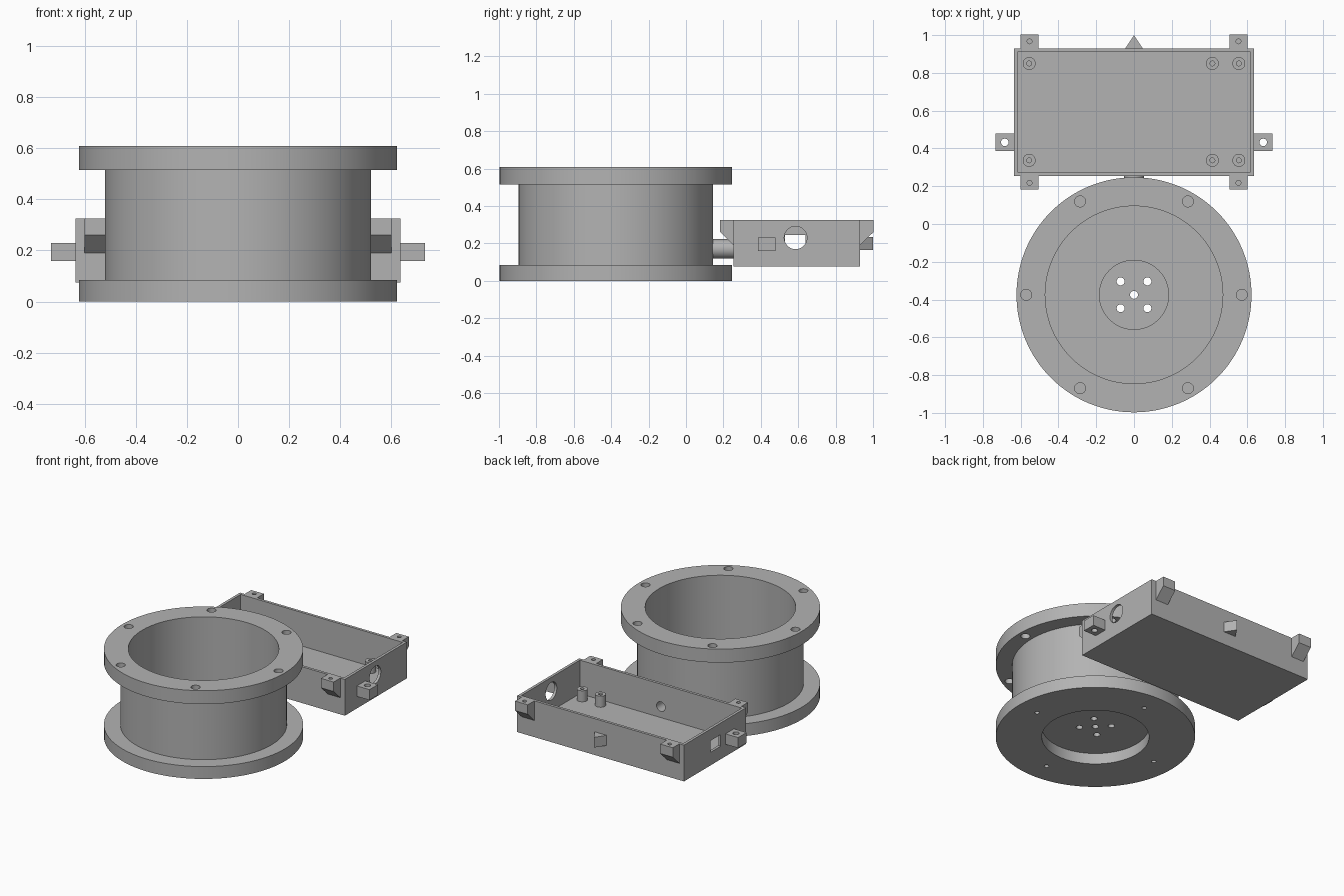
import bpy, bmesh, math
from mathutils import Vector, Matrix

cube = bpy.data.objects.get("Cube")
if cube:
    bpy.data.objects.remove(cube, do_unlink=True)

grey = bpy.data.materials.new("plain grey")
grey.use_nodes = True
grey.diffuse_color = (0.45, 0.45, 0.45, 1)
grey.node_tree.nodes["Principled BSDF"].inputs["Base Color"].default_value = (0.45, 0.45, 0.45, 1)

AXIS = {"X": Matrix.Rotation(math.pi / 2, 4, "Y"),
        "Y": Matrix.Rotation(math.pi / 2, 4, "X"),
        "Z": Matrix.Identity(4)}


def add_box(bm, x, y, z):
    """Box between pairs of limits."""
    c = [(a + b) / 2 for a, b in (x, y, z)]
    s = [b - a for a, b in (x, y, z)]
    bmesh.ops.create_cube(bm, size=1, matrix=Matrix.Translation(c) @ Matrix.Diagonal((*s, 1)))


def add_cyl(bm, centre, r, length, axis="Z", seg=32):
    bmesh.ops.create_cone(bm, cap_ends=True, segments=seg, radius1=r, radius2=r, depth=length,
                          matrix=Matrix.Translation(centre) @ AXIS[axis])


def add_prism(bm, points, offset):
    """Extrude a flat outline along an offset."""
    face = bm.faces.new([bm.verts.new(p) for p in points])
    ext = bmesh.ops.extrude_face_region(bm, geom=[face])
    bmesh.ops.translate(bm, vec=offset, verts=[v for v in ext["geom"] if isinstance(v, bmesh.types.BMVert)])


def add_lathe(bm, profile, centre, seg=128):
    verts = [bm.verts.new(Vector((r, 0, z)) + Vector(centre)) for r, z in profile]
    edges = [bm.edges.new(p) for p in zip(verts, verts[1:])]
    bmesh.ops.spin(bm, geom=verts + edges, cent=centre, axis=(0, 0, 1), angle=math.tau, steps=seg)
    bmesh.ops.remove_doubles(bm, verts=bm.verts, dist=1e-5)


def make(name, bm, cutter=None):
    """Turn a bmesh into an object, subtracting an optional cutter bmesh."""
    def to_object(n, b):
        bmesh.ops.recalc_face_normals(b, faces=b.faces)
        me = bpy.data.meshes.new(n)
        b.to_mesh(me)
        b.free()
        me.materials.append(grey)
        o = bpy.data.objects.new(n, me)
        bpy.context.collection.objects.link(o)
        return o

    ob = to_object(name, bm)
    bpy.ops.object.select_all(action="DESELECT")
    bpy.context.view_layer.objects.active = ob
    ob.select_set(True)
    if cutter:
        cut = to_object(name + "_cutter", cutter)
        cut.hide_render = True
        mod = ob.modifiers.new("holes", "BOOLEAN")
        mod.operation, mod.solver, mod.object = "DIFFERENCE", "EXACT", cut
        bpy.ops.object.modifier_apply(modifier=mod.name)
        bpy.data.objects.remove(cut, do_unlink=True)
    bpy.ops.object.shade_smooth_by_angle(angle=math.radians(30))
    return ob


# Flanged drum: turned profile with a recess under the base
CY = -0.375
drum = bmesh.new()
add_lathe(drum, [(0, 0.075), (0.335, 0.075), (0.335, 0), (0.622, 0), (0.622, 0.085), (0.52, 0.085),
                 (0.52, 0.515), (0.622, 0.515), (0.622, 0.608), (0.47, 0.608), (0.47, 0.12),
                 (0.183, 0.12), (0.183, 0.105), (0, 0.105)], (0, CY, 0))
holes = bmesh.new()
for i in range(6):   # bolt holes in the top flange
    a = i * math.tau / 6
    add_cyl(holes, (0.571 * math.cos(a), CY + 0.571 * math.sin(a), 0.57), 0.029, 0.2)
for i in range(4):   # blind holes under the base
    a = i * math.tau / 4
    add_cyl(holes, (0.475 * math.cos(a), CY + 0.475 * math.sin(a), 0), 0.015, 0.14, seg=24)
for x, y in [(0, 0), (0.071, 0.071), (-0.071, 0.071), (0.071, -0.071), (-0.071, -0.071)]:
    add_cyl(holes, (x, CY + y, 0.09), 0.021, 0.08)
make("flanged_drum", drum, holes)

# Open tray with a round port, a square port and a cable hole
Y0, Y1, Z0, Z1 = 0.255, 0.93, 0.075, 0.325
tray = bmesh.new()
add_box(tray, (-0.636, 0.636), (Y0, Y1), (Z0, Z1))
cut = bmesh.new()
add_box(cut, (-0.617, 0.617), (Y0 + 0.019, Y1 - 0.019), (Z0 + 0.019, Z1 + 0.1))
tray_ob = make("tray", tray, cut)
ports = bmesh.new()
add_cyl(ports, (0.63, 0.586, 0.23), 0.061, 0.1, "X", 48)
add_box(ports, (-0.7, -0.58), (0.53, 0.64), (0.165, 0.245))
add_cyl(ports, (0, Y0, 0.17), 0.033, 0.1, "Y")
ports_me = bpy.data.meshes.new("port_cutter")
bmesh.ops.recalc_face_normals(ports, faces=ports.faces)
ports.to_mesh(ports_me)
ports.free()
ports_me.materials.append(grey)
ports_ob = bpy.data.objects.new("port_cutter", ports_me)
ports_ob.hide_render = True
bpy.context.collection.objects.link(ports_ob)
mod = tray_ob.modifiers.new("ports", "BOOLEAN")
mod.operation, mod.solver, mod.object = "DIFFERENCE", "EXACT", ports_ob
bpy.ops.object.modifier_apply(modifier=mod.name)
bpy.data.objects.remove(ports_ob, do_unlink=True)
bpy.ops.object.shade_smooth_by_angle(angle=math.radians(30))

# Cable tube on the tray front
tube, bore = bmesh.new(), bmesh.new()
add_cyl(tube, (0, 0.1925, 0.17), 0.052, 0.125, "Y")
add_cyl(bore, (0, 0.1925, 0.17), 0.033, 0.3, "Y")
make("cable_tube", tube, bore)

# Hollow standoffs inside the tray
for i, x in enumerate((-0.555, 0.415, 0.555)):
    for j, y in enumerate((0.337, 0.85)):
        post, bore = bmesh.new(), bmesh.new()
        add_cyl(post, (x, y, 0.131), 0.034, 0.078)
        add_cyl(bore, (x, y, 0.16), 0.013, 0.09, seg=16)
        make(f"standoff_{i}_{j}", post, bore)

for side, label in ((1, "left"), (-1, "right")):
    # Lid lugs with sloped undersides at the four corners
    for y, d, end in ((Y1, 1, "back"), (Y0, -1, "front")):
        lug, bore = bmesh.new(), bmesh.new()
        x = side * 0.553 - 0.048
        out = y + d * 0.072
        add_prism(lug, [(x, y, Z1), (x, out, Z1), (x, out, 0.26), (x, y, 0.19)], (0.096, 0, 0))
        add_cyl(bore, (side * 0.553, y + d * 0.037, Z1), 0.013, 0.1, seg=16)
        make(f"lid_lug_{end}_{label}", lug, bore)
    # Mounting ears on the tray sides
    ear, bore = bmesh.new(), bmesh.new()
    add_box(ear, sorted((side * 0.636, side * 0.732)), (0.386, 0.478), (0.158, 0.23))
    add_cyl(bore, (side * 0.684, 0.432, 0.19), 0.02, 0.2)
    make(f"mounting_ear_{label}", ear, bore)

# Pointed marker on the tray back
marker = bmesh.new()
add_prism(marker, [(-0.046, Y1, 0.165), (0.046, Y1, 0.165), (0, 1.0, 0.165)], (0, 0, 0.07))
make("back_marker", marker)
